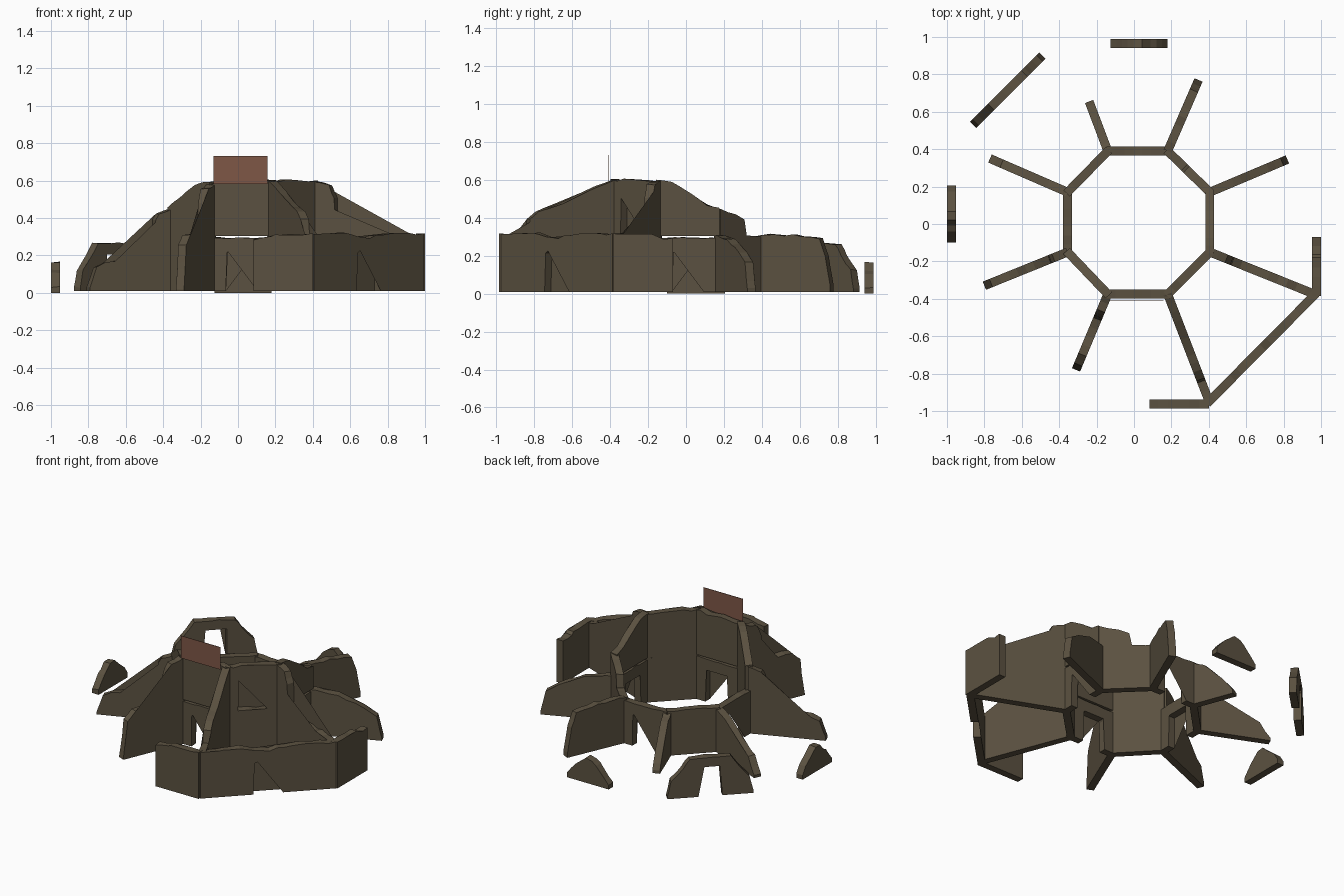
import bpy, bmesh, random
from mathutils import Vector

if "Cube" in bpy.data.objects:
    bpy.data.objects.remove(bpy.data.objects["Cube"])

random.seed(4)
THICK = 0.047


def material(name, rgb):
    m = bpy.data.materials.new(name)
    m.diffuse_color = (*rgb, 1)
    m.use_nodes = True
    m.node_tree.nodes["Principled BSDF"].inputs["Base Color"].default_value = m.diffuse_color
    return m


STONE = material("olive_brown_stone", (0.105, 0.083, 0.052))
RUST = material("rusty_red_panel", (0.21, 0.095, 0.062))


def wall(name, a, b, top, door=None, z0=0.01, rough=0.006, grow=0.0):
    """Standing slab from a to b. top = (t, z) broken edge from a to b, door = (t0, t1, z)."""
    a, b = Vector(a), Vector(b)
    d = (b - a).normalized()
    a, b = a - d * grow, b + d * grow
    length = (b - a).length
    side = Vector((-d.y, d.x)) * THICK / 2
    # broken upper edge, split into short uneven steps
    edge = [top[0]]
    for (t1, z1), (t2, z2) in zip(top, top[1:]):
        n = max(1, round((((t2 - t1) * length) ** 2 + (z2 - z1) ** 2) ** 0.5 / 0.05))
        for i in range(1, n + 1):
            f = i / n
            edge.append((t1 + (t2 - t1) * f, z1 + (z2 - z1) * f))
    edge = [edge[0]] + [(t, max(z0 + 0.004, z + random.uniform(-rough, rough)))
                        for t, z in edge[1:-1]] + [edge[-1]]
    base = [(top[0][0], z0)]
    if door:
        t0, t1, h = door
        base += [(t0, z0), (t0 + 0.01, h - 0.01), (t0 + 0.03, h), (t1, h), (t1, z0)]
    base.append((top[-1][0], z0))
    loop = base + edge[::-1]
    bm = bmesh.new()
    rings = []
    for k, sgn in enumerate((1, -1)):
        ring = []
        for i, (t, z) in enumerate(loop):
            p = a + (b - a) * t + side * sgn
            dz = random.uniform(-rough, rough) * 0.7 if i >= len(base) else 0
            ring.append(bm.verts.new((p.x, p.y, max(z0 + 0.002, z + dz) if i >= len(base) else z)))
        rings.append(ring)
    n = len(loop)
    bm.faces.new(rings[0])
    bm.faces.new(rings[1][::-1])
    for i in range(n):
        j = (i + 1) % n
        bm.faces.new((rings[0][i], rings[1][i], rings[1][j], rings[0][j]))
    bmesh.ops.triangulate(bm, faces=[f for f in bm.faces if len(f.verts) > 4])
    bmesh.ops.recalc_face_normals(bm, faces=bm.faces)
    me = bpy.data.meshes.new(name)
    bm.to_mesh(me)
    bm.free()
    me.materials.append(STONE)
    ob = bpy.data.objects.new(name, me)
    bpy.context.collection.objects.link(ob)
    return ob


# Inner octagon corners, anticlockwise from front left
V = [(-0.14, -0.375), (0.18, -0.375), (0.405, -0.15), (0.405, 0.17),
     (0.18, 0.39), (-0.14, 0.39), (-0.355, 0.17), (-0.355, -0.15)]
LOW = [(0, 0.305), (1, 0.305)]
DOOR = (0.25, 0.75, 0.22)

# Lower storey: doors in the four straight sides, solid diagonals
sides = ["front", "front_right", "right", "back_right", "back", "back_left", "left", "front_left"]
for i, s in enumerate(sides):
    top = [(0, 0.295), (1, 0.295)] if i % 2 == 0 else LOW
    wall("inner_lower_wall_" + s, V[i], V[(i + 1) % 8], top,
         DOOR if i % 2 == 0 else None, rough=0.004, grow=0.008)

# Upper storey: what is left of it
wall("upper_wall_front", V[0], V[1], [(0, 0.585), (1, 0.6)], z0=0.305, grow=0.008)
wall("upper_wall_front_right", V[1], V[2], [(0, 0.605), (1, 0.595)],
     (0.22, 0.76, 0.515), z0=0.305, grow=0.008)
wall("upper_wall_right", V[2], V[3],
     [(0, 0.6), (0.25, 0.585), (0.55, 0.53), (0.8, 0.465), (1, 0.45)], z0=0.305, grow=0.008)
wall("upper_wall_back_right", V[3], V[4],
     [(0, 0.45), (0.35, 0.42), (0.55, 0.39), (0.6, 0.31)], z0=0.3, grow=0.008)
wall("upper_wall_front_left", V[7], V[0],
     [(0, 0.455), (0.3, 0.51), (0.65, 0.575), (1, 0.595)], z0=0.3, grow=0.008)

# Radial walls, each broken off differently
radials = [
    ("front_left", (-0.31, -0.78),
     [(0, 0.585), (0.22, 0.56), (0.3, 0.48), (0.33, 0.325), (0.8, 0.305), (0.93, 0.25), (0.96, 0.12), (1, 0.02)]),
    ("front", (0.4, -0.945),
     [(0, 0.6), (0.25, 0.545), (0.5, 0.48), (0.72, 0.425), (0.8, 0.39), (0.82, 0.315), (1, 0.31)]),
    ("right_front", (0.965, -0.375),
     [(0, 0.595), (0.16, 0.58), (0.21, 0.5), (0.22, 0.335), (0.3, 0.315), (1, 0.31)]),
    ("right_back", (0.82, 0.345),
     [(0, 0.305), (0.4, 0.28), (0.75, 0.22), (0.93, 0.16), (1, 0.03)]),
    ("back_right", (0.345, 0.77),
     [(0, 0.31), (0.6, 0.31), (0.85, 0.285), (0.93, 0.2), (1, 0.04)]),
    ("back_left", (-0.24, 0.655),
     [(0, 0.3), (0.3, 0.26), (0.6, 0.17), (0.85, 0.1), (1, 0.03)]),
    ("left_back", (-0.77, 0.35),
     [(0, 0.3), (0.25, 0.27), (0.55, 0.18), (0.85, 0.12), (1, 0.03)]),
    ("left_front", (-0.8, -0.33),
     [(0, 0.455), (0.17, 0.425), (0.21, 0.39), (0.22, 0.26), (0.4, 0.2), (0.7, 0.17), (0.92, 0.14), (1, 0.03)]),
]
for v, (name, end, top) in zip(V, radials):
    wall("radial_wall_" + name, v, end, top)

# Outer ring: the standing front right stretch
wall("outer_wall_front", (0.09, -0.962), (0.395, -0.962),
     [(0, 0.285), (0.3, 0.3), (0.35, 0.315), (1, 0.315)], grow=0.006)
wall("outer_wall_front_right", (0.395, -0.955), (0.97, -0.375),
     [(0, 0.315), (0.35, 0.315), (0.4, 0.3), (0.62, 0.3), (0.66, 0.315), (1, 0.315)],
     (0.39, 0.61, 0.225), grow=0.006)
wall("outer_wall_right", (0.975, -0.38), (0.975, -0.075),
     [(0, 0.315), (0.65, 0.315), (0.7, 0.3), (1, 0.29)], grow=0.006)

# Outer ring: doorway arch and low rubble mounds
wall("outer_arch_back_left", (-0.86, 0.53), (-0.49, 0.9),
     [(0, 0.03), (0.04, 0.12), (0.17, 0.2), (0.26, 0.265), (0.74, 0.265), (0.82, 0.2), (0.96, 0.12), (1, 0.03)],
     (0.36, 0.64, 0.205))
MOUND = [(0, 0.03), (0.1, 0.075), (0.3, 0.12), (0.45, 0.165), (0.6, 0.155), (0.8, 0.1), (1, 0.03)]
wall("rubble_mound_back", (0.18, 0.965), (-0.125, 0.965), MOUND, z0=0.0)
wall("rubble_mound_left", (-0.976, 0.205), (-0.976, -0.1), MOUND, z0=0.0)

# Thin rusty panel standing above the front wall
bpy.ops.mesh.primitive_cube_add(size=1, location=(0.014, -0.41, 0.657))
panel = bpy.context.object
panel.name = "roof_panel"
panel.scale = (0.29, 0.003, 0.148)
panel.data.materials.append(RUST)
